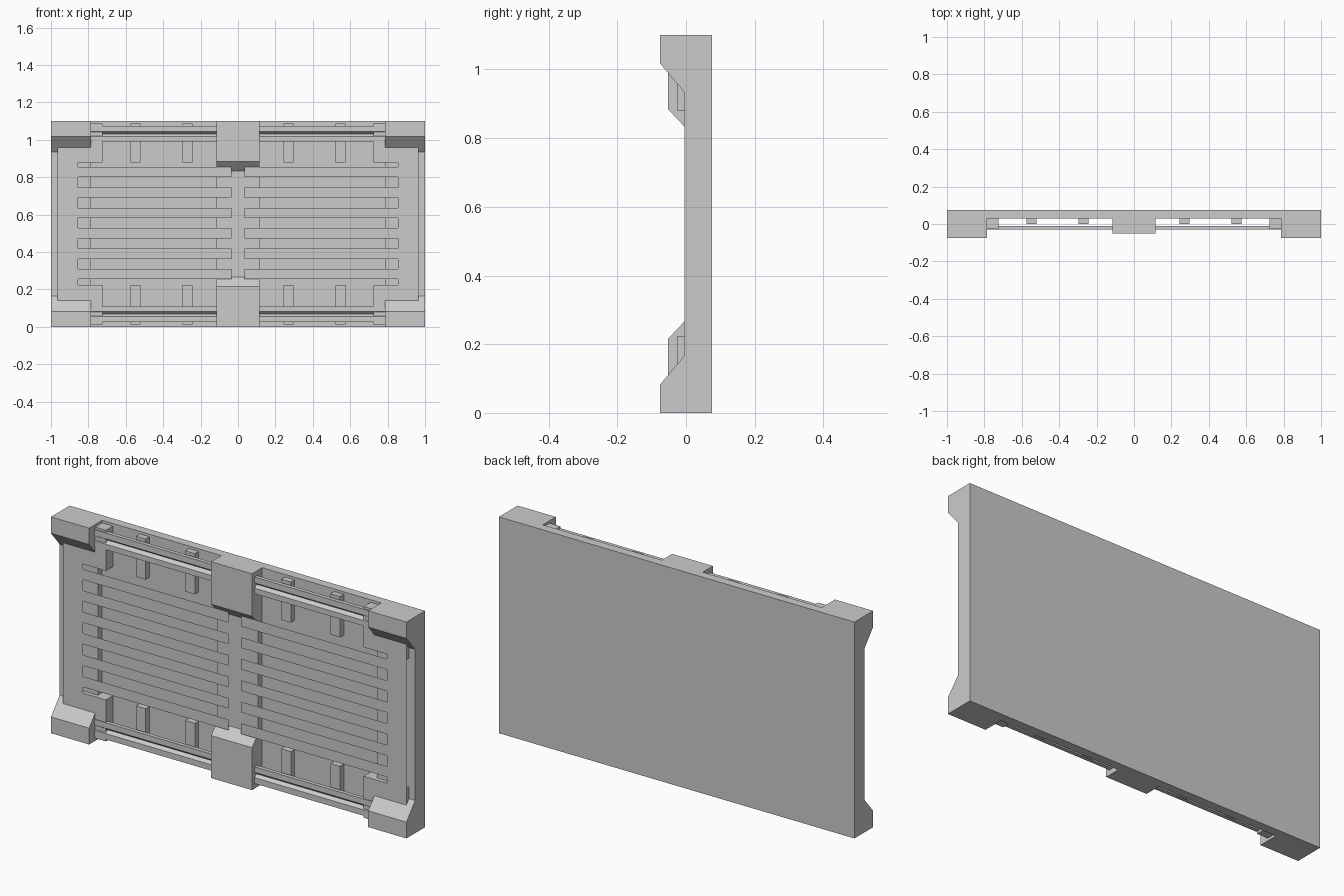
import bpy
import bmesh

cube = bpy.data.objects.get("Cube")
if cube:
    bpy.data.objects.remove(cube, do_unlink=True)

grey = bpy.data.materials.new("plain_grey")
grey.use_nodes = True
COLOUR = (0.6, 0.6, 0.6, 1)
grey.diffuse_color = COLOUR
grey.node_tree.nodes["Principled BSDF"].inputs["Base Color"].default_value = COLOUR

HEIGHT = 1.1
FRONT, FLOOR, BACK = -0.005, 0.03, 0.075
PAD_Y = -0.026


def finish(bm, name):
    bmesh.ops.recalc_face_normals(bm, faces=bm.faces)
    mesh = bpy.data.meshes.new(name)
    bm.to_mesh(mesh)
    bm.free()
    mesh.materials.append(grey)
    obj = bpy.data.objects.new(name, mesh)
    bpy.context.collection.objects.link(obj)
    return obj


def extrude_x(name, x0, x1, profile):
    """Solid made from a (y, z) outline pushed along x."""
    bm = bmesh.new()
    face = bm.faces.new([bm.verts.new((x0, y, z)) for y, z in profile])
    grown = bmesh.ops.extrude_face_region(bm, geom=[face])["geom"]
    verts = [v for v in grown if isinstance(v, bmesh.types.BMVert)]
    bmesh.ops.translate(bm, verts=verts, vec=(x1 - x0, 0, 0))
    return finish(bm, name)


def box(name, x0, x1, y0, y1, z0, z1):
    return extrude_x(name, x0, x1, [(y0, z0), (y1, z0), (y1, z1), (y0, z1)])


def flip(profile, top):
    return [(y, HEIGHT - z if top else z) for y, z in profile]


# Back slab and the centre post
box("back_panel", -1, 1, FLOOR, BACK, 0, HEIGHT)
box("centre_post", -0.115, 0.115, FRONT, FLOOR, 0, HEIGHT)

# Outlines for the lower edge; the upper edge uses them upside down
corner = [(FRONT, 0), (-0.075, 0), (-0.075, 0.083), (FRONT, 0.166)]
clasp = [(FRONT, 0), (-0.052, 0), (-0.052, 0.216), (FRONT, 0.266)]
rail = [(-0.01, 0.025), (-0.03, 0.025), (-0.03, 0.055), (-0.014, 0.068),
        (-0.03, 0.082), (-0.03, 0.11), (-0.01, 0.11)]

for top in (False, True):
    end = "upper" if top else "lower"
    extrude_x(f"{end}_centre_block", -0.115, 0.115, flip(clasp, top))
    for s, side in ((1, "left"), (-1, "right")):
        name = f"{end}_{side}"
        extrude_x(f"{name}_corner_block", s * 0.785, s, flip(corner, top))
        extrude_x(f"{name}_rail", s * 0.1, s * 0.79, flip(rail, top))
        # Pad behind the corner block, and short ribs behind the rail
        z0, z1 = (0.88, 1.087) if top else (0.013, 0.224)
        box(f"{name}_pad", s * 0.725, s * 0.965, PAD_Y, FLOOR, z0, z1)
        for i, x in enumerate((0.27, 0.547)):
            box(f"{name}_rib_{i + 1}", s * (x - 0.027), s * (x + 0.027),
                0, FLOOR, z0, z1)

# Side frames, each with a thin comb of slats hung in front
for s, side in ((1, "left"), (-1, "right")):
    box(f"{side}_side_frame", s * 0.785, s, FRONT, FLOOR, 0, HEIGHT)
    bm = bmesh.new()

    def sheet(x0, x1, z0, z1):
        corners = ((x0, z0), (x1, z0), (x1, z1), (x0, z1))
        verts = [bm.verts.new((s * x, PAD_Y, z)) for x, z in corners]
        bm.faces.new(verts if s > 0 else verts[::-1])

    sheet(0.855, 0.965, 0.224, 0.88)
    for i in range(6):
        z = 0.255 + i * 0.1092
        sheet(0.035, 0.855, z, z + 0.054)
    comb = finish(bm, f"{side}_slat_comb")
    # Face every sheet forward
    for poly in comb.data.polygons:
        if poly.normal.y > 0:
            poly.flip()
